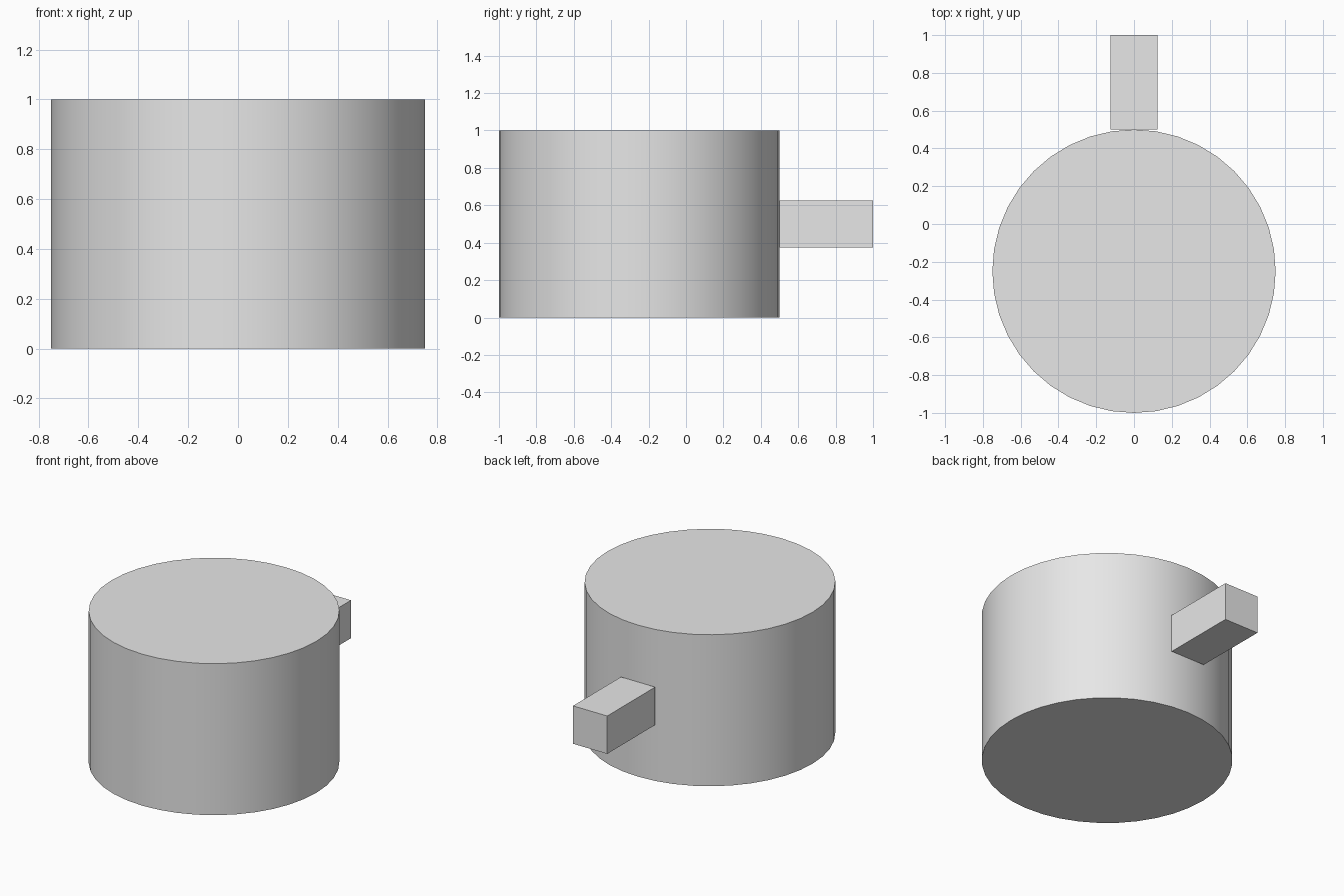
import bpy

cube = bpy.data.objects.get("Cube")
if cube:
    bpy.data.objects.remove(cube, do_unlink=True)

# Single plain grey
grey = bpy.data.materials.new("light_grey")
grey.use_nodes = True
colour = (0.8, 0.8, 0.8, 1)
grey.diffuse_color = colour
grey.node_tree.nodes["Principled BSDF"].inputs["Base Color"].default_value = colour

# Round body with smooth wall and crisp rims
bpy.ops.mesh.primitive_cylinder_add(vertices=40, radius=0.75, depth=1, location=(0, -0.25, 0.5))
body = bpy.context.object
body.name = "pot_body"
body.data.materials.append(grey)
bpy.ops.object.shade_smooth_by_angle()

# Square bar handle touching the back of the body
bpy.ops.mesh.primitive_cube_add(size=1, location=(0, 0.75, 0.5))
handle = bpy.context.object
handle.name = "handle"
handle.scale = (0.25, 0.5, 0.25)
bpy.ops.object.transform_apply(location=False, rotation=False, scale=True)
handle.data.materials.append(grey)
